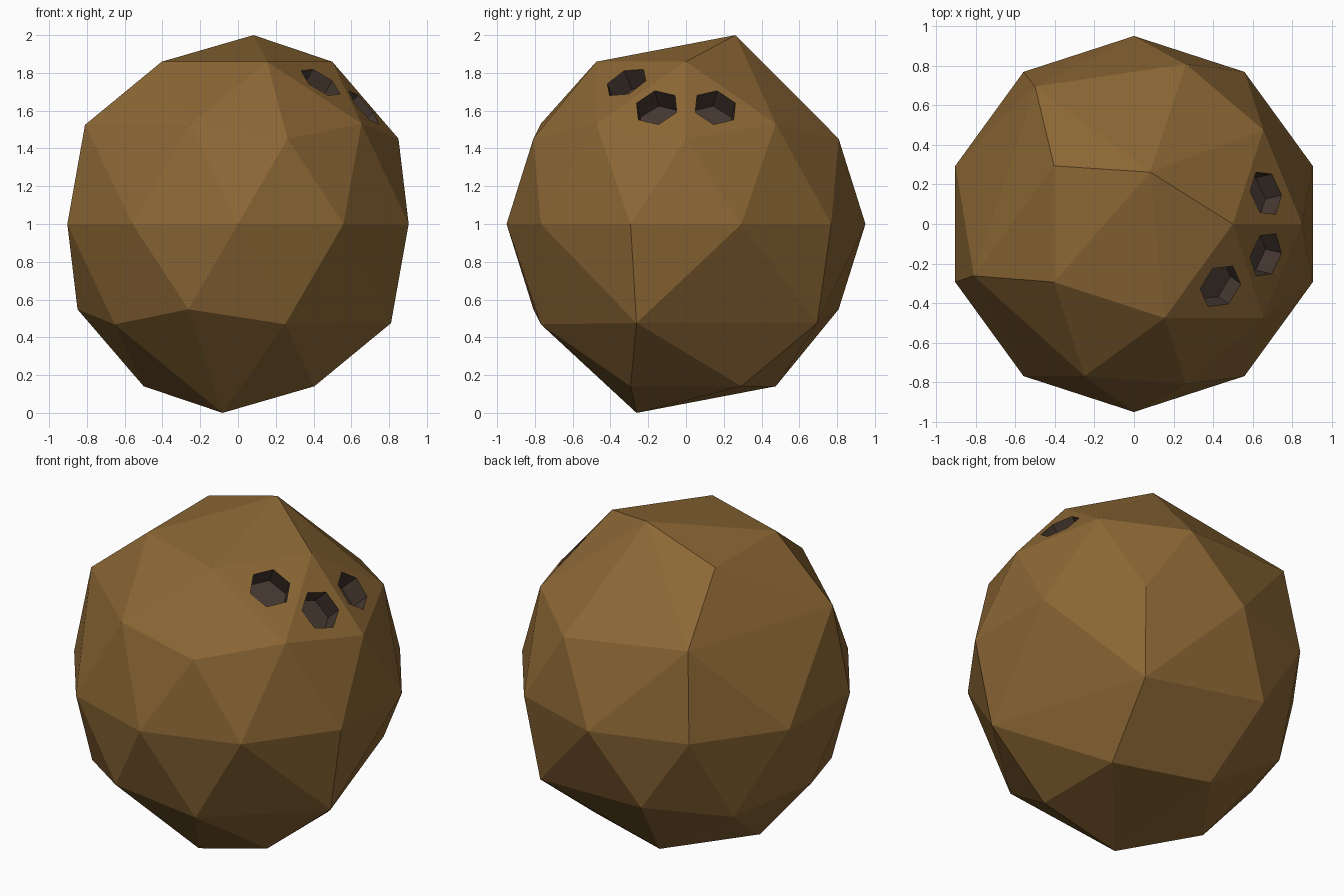
import bpy, bmesh
from mathutils import Vector, Matrix

if "Cube" in bpy.data.objects:
    bpy.data.objects.remove(bpy.data.objects["Cube"])


def material(name, rgb):
    m = bpy.data.materials.new(name)
    m.diffuse_color = (*rgb, 1)
    m.use_nodes = True
    m.node_tree.nodes["Principled BSDF"].inputs["Base Color"].default_value = m.diffuse_color
    return m


def mesh_object(name, bm):
    me = bpy.data.meshes.new(name)
    bmesh.ops.recalc_face_normals(bm, faces=bm.faces)
    bm.to_mesh(me)
    bm.free()
    ob = bpy.data.objects.new(name, me)
    bpy.context.collection.objects.link(ob)
    me.materials.append(shell_mat)
    me.materials.append(eye_mat)
    return ob


shell_mat = material("husk_brown", (0.26, 0.135, 0.035))
eye_mat = material("pit_dark", (0.06, 0.04, 0.03))
CENTRE = Vector((0, 0, 1))

# Shell: faceted ball, slightly taller than wide
bm = bmesh.new()
bmesh.ops.create_icosphere(bm, subdivisions=2, radius=1)
bmesh.ops.scale(bm, vec=(0.95, 0.95, 1.01), verts=bm.verts)

# Collapse six edges into single corners, for irregular facets
collapsed = [
    ((0, 0, 1.01), (0.154, 0.475, 0.86), (0.082, 0.262, 1.0)),
    ((-0.687, 0.5, 0.45), (-0.25, 0.769, 0.53), (-0.5, 0.695, 0.525)),
    ((-0.687, -0.5, 0.45), (-0.808, 0, 0.53), (-0.81, -0.262, 0.525)),
    ((0, 0, -1.01), (-0.154, -0.475, -0.86), (-0.082, -0.262, -1.0)),
    ((0.687, -0.5, -0.45), (0.808, 0, -0.53), (0.81, -0.262, -0.525)),
    ((0.687, 0.5, -0.45), (0.25, 0.769, -0.53), (0.5, 0.695, -0.525)),
]
for a, b, target in collapsed:
    pair = [min(bm.verts, key=lambda v: (v.co - Vector(p)).length) for p in (a, b)]
    bmesh.ops.pointmerge(bm, verts=pair, merge_co=target)
bmesh.ops.translate(bm, vec=CENTRE, verts=bm.verts)
shell = mesh_object("shell", bm)

# Three six-sided pits, cut into the upper right of the shell
DEPTH, OUT = 0.115, 0.12
bm = bmesh.new()
for p in ((0.665, -0.155, 1.615), (0.665, 0.155, 1.615), (0.437, -0.315, 1.75)):
    p = Vector(p)
    axis = (p - CENTRE).normalized()
    turn = Vector((0, 0, 1)).rotation_difference(axis).to_matrix().to_4x4()
    place = Matrix.Translation(p + axis * (OUT - DEPTH) / 2) @ turn
    bmesh.ops.create_cone(bm, cap_ends=True, segments=6, radius1=0.12, radius2=0.12,
                          depth=OUT + DEPTH,
                          matrix=place @ Matrix.Rotation(1.5707963, 4, 'Z'))
# make sure a corner of each pit lies along the local Y axis
for f in bm.faces:
    f.material_index = 1
cutter = mesh_object("pit_cutter", bm)
cutter.hide_render = True

mod = shell.modifiers.new("pits", 'BOOLEAN')
mod.operation = 'DIFFERENCE'
mod.solver = 'EXACT'
mod.object = cutter
bpy.context.view_layer.objects.active = shell
shell.select_set(True)
bpy.ops.object.modifier_apply(modifier=mod.name)
bpy.data.objects.remove(cutter)
